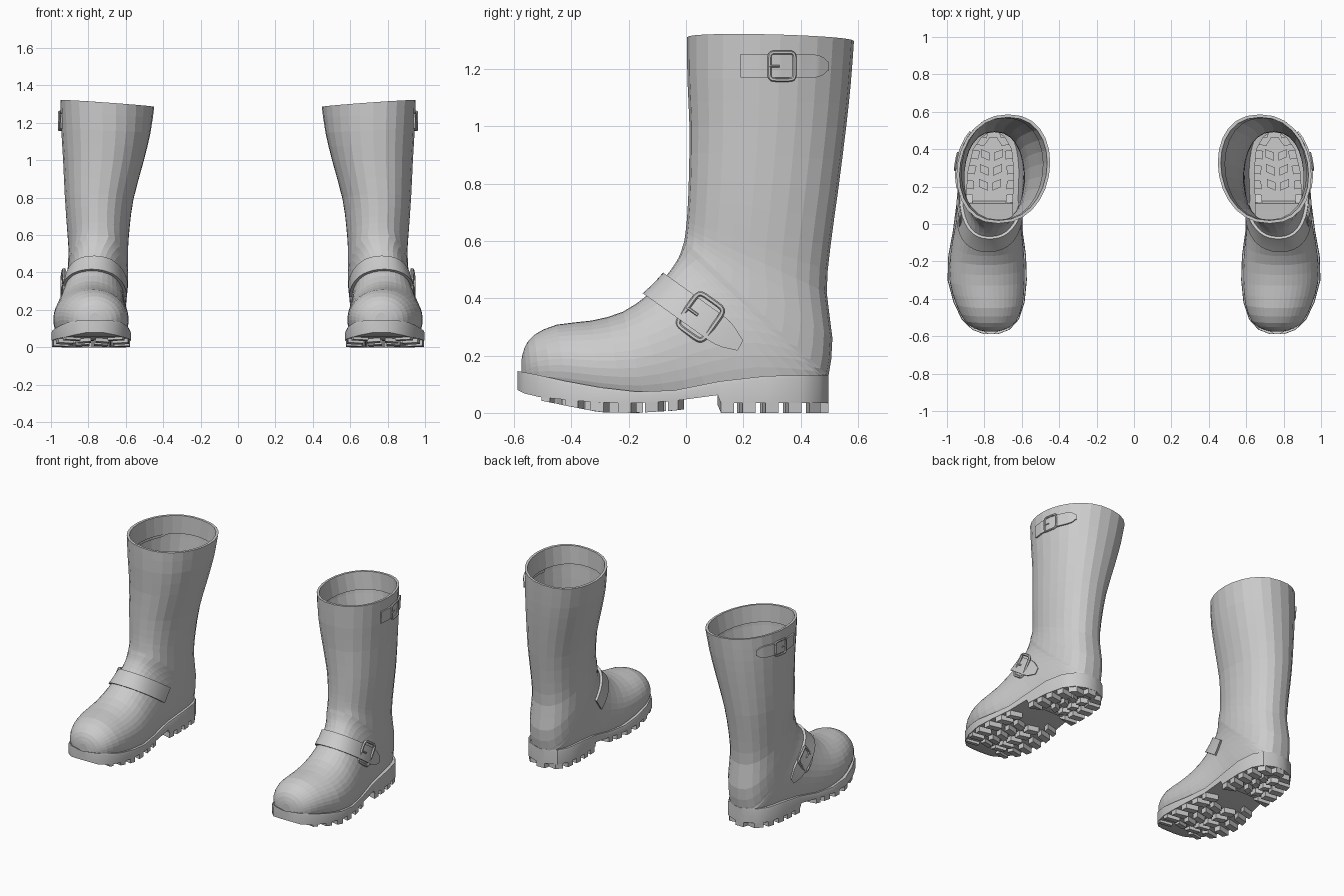
import bpy, bmesh, math
from mathutils import Vector
from mathutils.bvhtree import BVHTree

if "Cube" in bpy.data.objects:
    bpy.data.objects.remove(bpy.data.objects["Cube"])


def finish(name, bm, angle=35):
    """Turn a bmesh into an object mirrored to the other boot."""
    bmesh.ops.remove_doubles(bm, verts=bm.verts, dist=0.0004)
    bmesh.ops.recalc_face_normals(bm, faces=bm.faces)
    me = bpy.data.meshes.new(name)
    bm.to_mesh(me)
    if angle:
        me.shade_smooth()
        me.set_sharp_from_angle(angle=math.radians(angle))
    else:
        me.shade_flat()
    ob = bpy.data.objects.new(name, me)
    bpy.context.collection.objects.link(ob)
    ob.modifiers.new("pair", 'MIRROR').use_mirror_merge = False
    return ob


def loft(bm, rings, closed=True, loop=False, caps=(True, True)):
    """Skin a list of equal-length point rings."""
    vs = [[bm.verts.new(p) for p in r] for r in rings]
    n = len(vs[0])
    for i in range(len(vs) - (0 if loop else 1)):
        a, b = vs[i], vs[(i + 1) % len(vs)]
        for j in range(n if closed else n - 1):
            k = (j + 1) % n
            bm.faces.new((a[j], a[k], b[k], b[j]))
    if not loop:
        for flag, r in zip(caps, (vs[0], vs[-1])):
            if flag:
                bm.faces.new(r)


def clamp(v):
    return min(max(v, 0), 1)


def catmull(keys, steps):
    out = []
    for i in range(len(keys) - 1):
        p = [keys[min(max(i + d, 0), len(keys) - 1)] for d in (-1, 0, 1, 2)]
        for s in range(steps):
            t = s / steps
            out.append([0.5 * (2 * b + (c - a) * t + (2 * a - 5 * b + 4 * c - d) * t * t
                               + (3 * b - a - 3 * c + d) * t ** 3) for a, b, c, d in zip(*p)])
    return out + [list(keys[-1])]


# Upper: sections swing from the toe, round the ankle, up the shaft
# front y, front z, back y, back z, half width, arc start (deg), centre x
KEYS = [
    (-.574, .185, -.574, .115, .035, 70, .765),
    (-.563, .228, -.555, .115, .09, 70, .765),
    (-.53, .272, -.51, .11, .14, 70, .767),
    (-.45, .308, -.42, .10, .178, 68, .773),
    (-.33, .322, -.30, .08, .2, 66, .785),
    (-.22, .353, -.15, .066, .198, 66, .785),
    (-.13, .415, .0, .08, .18, 65, .78),
    (-.07, .477, .14, .105, .166, 64, .772),
    (-.035, .525, .28, .12, .163, 60, .762),
    (-.02, .555, .40, .12, .161, 45, .755),
    (-.012, .58, .475, .12, .161, 24, .751),
    (-.006, .60, .497, .128, .163, 0, .75),
    (-.003, .62, .511, .26, .161, 0, .748),
    (0, .645, .491, .42, .16, 0, .747),
    (.005, .70, .504, .58, .168, 0, .747),
    (.01, .82, .53, .77, .184, 0, .742),
    (.012, 1.0, .558, .99, .215, 0, .72),
    (.005, 1.16, .575, 1.15, .238, 0, .706),
    (.003, 1.31, .586, 1.297, .249, 0, .698),
]


def section(k, n=13):
    fy, fz, by, bz, w, a0, cx = k
    a0 = math.radians(max(a0, 0))
    s0 = (1 - math.cos(a0)) / 2
    # domed over the toes, fuller round the heel
    e = 1 - .28 * clamp((by + .1) / .55) if fz < .602 else .72 + .15 * clamp((bz - .13) / .4)
    half = []
    for i in range(n + 1):
        a = a0 + (math.pi - a0) * i / n
        s = ((1 - math.cos(a)) / 2 - s0) / (1 - s0)
        x = w * max(math.sin(a), 0) ** e if 0 < i < n or a0 > .01 and i < n else 0
        half.append((x, by + (fy - by) * s, bz + (fz - bz) * s))

    def place(x, y, z):                              # outer rim higher, calf turned slightly
        up = (z / 1.3) ** 4
        return Vector((cx + x - .09 * (y - .3) * up, y, z + .068 * x * up))
    return [place(-x, y, z) for x, y, z in half] + [place(*p) for p in half[-2::-1]]


rows = catmull(KEYS, 2)
fy, fz, by, bz, w, a0, cx = KEYS[-1]
for drop, inset in ((0, .016), (.12, .02)):          # turned-in lining at the rim
    rows.append((fy + inset, fz - drop, by - inset, bz - drop, w - inset - drop * .1, 0, cx + drop * .05))
bm = bmesh.new()
loft(bm, [section(r) for r in rows], closed=False, caps=(True, False))
bmesh.ops.remove_doubles(bm, verts=bm.verts, dist=0.0004)
tree = BVHTree.FromBMesh(bm)
finish("boot_upper", bm, 0)

# Sole: y, half width, centre x, top z, bottom z
SOLE = [
    (-.588, .04, .765, .142, .08), (-.565, .10, .765, .138, .068),
    (-.51, .153, .768, .127, .055), (-.42, .19, .775, .107, .046),
    (-.30, .212, .785, .085, .036), (-.17, .208, .785, .07, .034),
    (-.04, .187, .782, .075, .042), (.11, .174, .775, .105, .062),
    (.122, .174, .774, .107, .034), (.28, .172, .765, .125, .034),
    (.40, .152, .757, .127, .034), (.465, .11, .752, .127, .034),
    (.498, .035, .75, .127, .034),
]


def sole_at(y):
    y = min(max(y, SOLE[0][0]), SOLE[-1][0])
    for a, b in zip(SOLE, SOLE[1:]):
        if y <= b[0]:
            t = (y - a[0]) / (b[0] - a[0])
            return [p + (q - p) * t for p, q in zip(a, b)]


bm = bmesh.new()
rings = []
for y, w, cx, zt, zb in SOLE:
    prof = [(max(w - .05, .01), zt), (w - .004, zt + .004), (w, zt - .008), (w, zb)]
    rings.append([(cx - x, y, z) for x, z in prof] + [(cx + x, y, z) for x, z in prof[::-1]])
loft(bm, rings, closed=False)
finish("sole", bm)


# Tread lugs: blocks given as four plan corners, shallower near the toe
def lug(bm, corners):
    rings = []
    for layer in (0, 1):
        ring = []
        for x, y in corners:
            zb = sole_at(y)[4]
            ring.append((x, y, zb + .01 if layer else max(zb - .012 - .022 * clamp((y + .5) / .2), 0)))
        rings.append(ring)
    loft(bm, rings)


bm = bmesh.new()
edge_lugs = [(-.49, .03), (-.40, .045), (-.31, .045), (-.215, .045), (-.12, .045), (-.045, .035),
             (.145, .046), (.22, .045), (.30, .045), (.38, .045), (.45, .04)]
for y, d in edge_lugs:
    skew = -.02 if y < .1 else .012
    for s in (-1, 1):
        pts = []
        for yy in (y - d / 2, y + d / 2):
            _, w, cx, _, _ = sole_at(yy)
            pts.append((cx + s * (w - .003), cx + s * max(w - .085, .02), yy))
        (o1, i1, y1), (o2, i2, y2) = pts
        lug(bm, [(o1, y1), (i1, y1 - skew), (i2, y2 - skew), (o2, y2)])
for y in (-.43, -.35, -.27, -.19, -.11, .20, .28, .36):   # chevrons down the middle
    cx = sole_at(y)[2]
    r = .085 if y < .1 else .058
    for s in (-1, 1):
        lug(bm, [(cx + s * .012, y - .022), (cx + s * r, y - .002),
                 (cx + s * r, y + .04), (cx + s * .012, y + .022)])
lug(bm, [(.72, .497), (.78, .497), (.79, .46), (.71, .46)])           # back of heel
finish("tread_lugs", bm, 20)


# Straps wrap the upper: points are found by casting rays at it
class Wrap:
    def __init__(self, origin, axis, front):
        self.o, self.n, self.f = Vector(origin), Vector(axis).normalized(), Vector(front).normalized()

    def point(self, deg, v, lift):
        a = math.radians(deg)
        d = self.f * math.cos(a) + Vector((1, 0, 0)) * math.sin(a)
        base = self.o + self.n * v
        hit = tree.ray_cast(base + d * .7, -d)[0]
        return (hit if hit else base + d * .2) + d * lift


def strap(name, wrap, start, end, half, thick, n=44, tongue=.1):
    bm = bmesh.new()
    rings = []
    for i in range(n + 1):
        t = i / n
        u = max(0, (t - 1 + tongue) / tongue)        # rounded tongue at the end
        h = half * max(math.sqrt(max(1 - u * u, 0)), .4)
        deg = start + (end - start) * t
        rings.append([wrap.point(deg, -h, -.012), wrap.point(deg, -h, thick), wrap.point(deg, 0, thick),
                      wrap.point(deg, h, thick), wrap.point(deg, h, -.012)])
    loft(bm, rings)
    finish(name, bm)


def tube(bm, path, r, normal, loop=False, sides=6):
    rings, n = [], len(path)
    for i, p in enumerate(path):
        a = path[(i - 1) % n] if loop or i else p
        b = path[(i + 1) % n] if loop or i < n - 1 else p
        side = (b - a).normalized().cross(normal)
        rings.append([p + (side * math.cos(q) + normal * math.sin(q)) * r
                      for q in (2 * math.pi * j / sides for j in range(sides))])
    loft(bm, rings, loop=loop)


def buckle(name, wrap, deg, a, b, r, lift):
    t = (wrap.point(deg + 8, 0, 0) - wrap.point(deg - 8, 0, 0)).normalized()
    out = t.cross(wrap.n).normalized()
    out = -out if out.x < 0 else out
    c = wrap.point(deg, 0, lift)

    def at(u, v):
        return c + t * u + wrap.n * v - out * (u * u * 1.5)

    def sq(v):
        return math.copysign(abs(v) ** .32, v)
    frame = [at(a * sq(math.cos(q)), b * sq(math.sin(q)))
             for q in (2 * math.pi * (i + .5) / 32 for i in range(32))]
    bm = bmesh.new()
    tube(bm, frame, r, out, loop=True)
    tube(bm, [at(-a, 0) + out * r * .5, at(-a * .2, 0)], r * .6, out)          # prong
    finish(name, bm, 50)


ankle = Wrap((.77, .05, .335), (0, .58, .81), (0, -.81, .58))
strap("ankle_strap", ankle, -105, 136, .05, .016)
buckle("ankle_buckle", ankle, 90, .056, .07, .009, .018)

calf = Wrap((.70, .30, 1.21), (0, 0, 1), (0, -1, 0))
strap("calf_strap", calf, 66, 138, .04, .01, tongue=.2)
buckle("calf_buckle", calf, 98, .045, .048, .007, .012)
